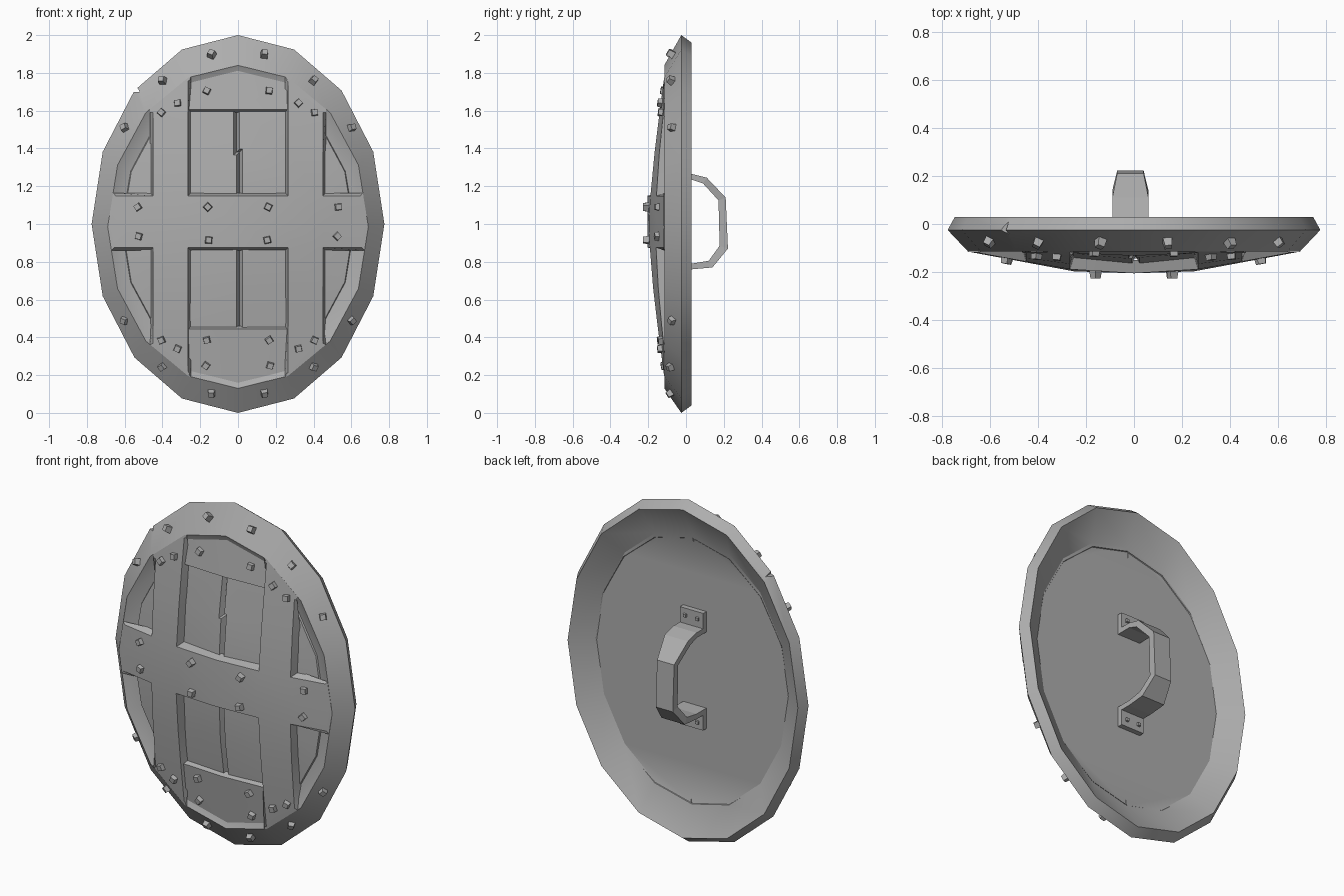
import bpy, bmesh, math
from mathutils import Vector, Matrix

old = bpy.data.objects.get("Cube")
if old:
    bpy.data.objects.remove(old)

grey = bpy.data.materials.new("plain_grey")
grey.use_nodes = True
colour = (0.42, 0.42, 0.42, 1)
grey.diffuse_color = colour
grey.node_tree.nodes["Principled BSDF"].inputs["Base Color"].default_value = colour

SIDES = 16
LIP_X, LIP_Z, LIP_MID, LIP_Y = 0.69, 0.855, 0.985, -0.115


def finish(bm, name, angle=30):
    bmesh.ops.recalc_face_normals(bm, faces=bm.faces)
    mesh = bpy.data.meshes.new(name)
    bm.to_mesh(mesh)
    bm.free()
    mesh.materials.append(grey)
    ob = bpy.data.objects.new(name, mesh)
    bpy.context.collection.objects.link(ob)
    bpy.ops.object.select_all(action="DESELECT")
    ob.select_set(True)
    bpy.context.view_layer.objects.active = ob
    if angle:
        bpy.ops.object.shade_smooth_by_angle(angle=math.radians(angle))
    return ob


def ring(bm, rx, rz, y, mid=1.0):
    turn = 2 * math.pi / SIDES
    return [bm.verts.new((rx * math.sin(i * turn), y, mid + rz * math.cos(i * turn)))
            for i in range(SIDES)]


def lip_radius(x, z):
    return math.hypot(x / LIP_X, (z - LIP_MID) / LIP_Z)


def dome(x, z):
    # front of the planks: flat middle, sloping down to the rim lip
    return LIP_Y - 0.09 * min(1, max(0, (1 - lip_radius(x, z)) / 0.7))


def front(x, z):
    outer = math.hypot(x / 0.775, z - 1)
    if lip_radius(x, z) > 1:
        return -0.025 - 0.09 * (1 - outer) / 0.14
    return dome(x, z)


# Shield body: hollow back, outer band, sloped rim, sunken front
bm = bmesh.new()
profile = [(0.62, 0.79, -0.06, 1), (0.745, 0.96, 0.03, 1), (0.775, 1, -0.025, 1),
           (LIP_X, LIP_Z, LIP_Y, LIP_MID), (0.615, 0.78, -0.08, LIP_MID)]
rings = [ring(bm, *p) for p in profile]
bm.faces.new(rings[0])
for a, b in zip(rings, rings[1:]):
    for i in range(SIDES):
        j = (i + 1) % SIDES
        bm.faces.new((a[i], a[j], b[j], b[i]))
bm.faces.new(rings[-1])
body = finish(bm, "shield_body", 0)

# Chipped notch in the rim
bm = bmesh.new()
bmesh.ops.create_cone(bm, segments=3, radius1=0.04, radius2=0.04, depth=0.4, cap_ends=True,
                      matrix=Matrix.Translation((-0.555, 0, 1.72)) @ Matrix.Rotation(math.pi / 2, 4, "X"))
cutter = finish(bm, "notch_cutter", 0)
cutter.hide_render = True
bpy.context.view_layer.objects.active = body
cut = body.modifiers.new("notch", "BOOLEAN")
cut.object = cutter
cut.solver = "EXACT"
bpy.ops.object.modifier_apply(modifier="notch")
bpy.data.objects.remove(cutter)
body.select_set(True)
bpy.ops.object.shade_smooth_by_angle(angle=math.radians(30))


def planks(name, keep, cuts_x, cuts_z, lift, drop, scale=1.0):
    """Cut the oval along lines, keep some cells, bevel the rims and bend to the dome."""
    bm = bmesh.new()
    bm.faces.new(ring(bm, LIP_X * scale, LIP_Z * scale, 0, LIP_MID))
    for axis, cuts in (((1, 0, 0), cuts_x), ((0, 0, 1), cuts_z)):
        for c in cuts:
            bmesh.ops.bisect_plane(bm, geom=bm.verts[:] + bm.edges[:] + bm.faces[:],
                                   plane_co=Vector(axis) * c, plane_no=axis)
    gone = []
    for f in bm.faces:
        p = f.calc_center_median()
        if not keep(p.x, p.z):
            gone.append(f)
    bmesh.ops.delete(bm, geom=gone, context="FACES")
    bmesh.ops.inset_region(bm, faces=bm.faces[:], thickness=0.016, use_boundary=True,
                           use_even_offset=True)
    for v in bm.verts:
        x, z = v.co.x, v.co.z
        v.co.y = dome(x, z) + lift
        if v.is_boundary and lip_radius(x, z) < 0.975:
            v.co.y += drop
    bmesh.ops.recalc_face_normals(bm, faces=bm.faces)
    if sum(f.normal.y * f.calc_area() for f in bm.faces) > 0:
        bmesh.ops.reverse_faces(bm, faces=bm.faces)
    return finish(bm, name)


INNER, OUTER, LOW, HIGH = 0.25, 0.465, 0.86, 1.165
LINES_X = [-OUTER, -INNER, 0, INNER, OUTER]
LINES_Z = [0.46, 0.66, LOW, 1.01, HIGH, 1.38, 1.59]


def on_frame(x, z):
    return INNER < abs(x) < OUTER or LOW < z < HIGH


# Raised cross planks, then the end boards and the sunken boards
planks("cross_planks", on_frame, LINES_X, LINES_Z, 0, 0.055)
planks("upper_end_board", lambda x, z: abs(x) < INNER + 0.03 and z > 1.59,
       [-0.28, 0, 0.28], [1.59], 0.018, 0.04)
planks("lower_end_board", lambda x, z: abs(x) < INNER + 0.03 and z < 0.46,
       [-0.28, 0, 0.28], [0.46], 0.018, 0.04)
for side, sign in (("left", 1), ("right", -1)):
    planks(side + "_sunken_boards", lambda x, z: x * sign > 0, [-0.36, -0.007, 0.007, 0.36],
           LINES_Z, 0.042, 0.03, 0.91)


def stud(bm, x, y, z, normal, size=0.021, spin=0.5):
    rot = Vector(normal).to_track_quat("Z", "Y").to_matrix().to_4x4()
    place = Matrix.Translation((x, y, z)) @ rot @ Matrix.Rotation(spin, 4, "Z")
    bmesh.ops.create_cone(bm, segments=4, radius1=size * 1.35, radius2=size, depth=0.044,
                          cap_ends=True, matrix=place)


# Studs on rim and planks, mirrored left to right
rim_studs = [(0.14, 1.9), (0.4, 1.76), (0.6, 1.51), (0.6, 0.49), (0.4, 0.245), (0.14, 0.105)]
plank_studs = [(0.405, 1.59), (0.32, 1.64), (0.53, 1.09), (0.525, 0.935), (0.16, 1.09),
               (0.155, 0.915), (0.405, 0.385), (0.32, 0.34)]
board_studs = [(0.165, 1.705), (0.165, 0.385), (0.17, 0.25)]
for name, spots, lift in (("rim_studs", rim_studs, 0), ("plank_studs", plank_studs, 0),
                          ("board_studs", board_studs, 0.018)):
    bm = bmesh.new()
    for n, (px, z) in enumerate(spots):
        for x in (px, -px):
            e = 0.01
            slope = ((front(x + e, z) - front(x - e, z)) / (2 * e), -1,
                     (front(x, z + e) - front(x, z - e)) / (2 * e))
            stud(bm, x, front(x, z) + lift, z, slope, spin=0.5 + n * 0.7 + x)
    finish(bm, name, 0)

# Handle strap: tapered band swept along an outer and an inner path of (y, z, half width)
outer = [(-0.06, 1.265, 0.075), (0.03, 1.265, 0.075), (0.11, 1.245, 0.075), (0.21, 1.14, 0.055),
         (0.222, 0.87, 0.055), (0.14, 0.77, 0.075), (0.03, 0.76, 0.075), (-0.06, 0.76, 0.075)]
inner = [(-0.06, 1.235), (0.03, 1.235), (0.09, 1.215), (0.172, 1.125),
         (0.178, 0.885), (0.12, 0.805), (0.03, 0.79), (-0.06, 0.79)]
MID_X = -0.015
bm = bmesh.new()
loops = []
for (oy, oz, w), (iy, iz) in zip(outer, inner):
    loops.append([bm.verts.new(p) for p in ((MID_X - w, oy, oz), (MID_X + w, oy, oz),
                                            (MID_X + w, iy, iz), (MID_X - w, iy, iz))])
for a, b in zip(loops, loops[1:]):
    for i in range(4):
        j = (i + 1) % 4
        bm.faces.new((a[i], a[j], b[j], b[i]))
bm.faces.new(loops[0])
bm.faces.new(loops[-1])
finish(bm, "handle_strap", 0)

# Handle foot plates with two studs each
for name, z in (("upper_handle_plate", 1.295), ("lower_handle_plate", 0.73)):
    bm = bmesh.new()
    bmesh.ops.create_cube(bm, size=1, matrix=Matrix.Translation((MID_X, -0.05, z))
                          @ Matrix.Diagonal((0.15, 0.04, 0.12, 1)))
    away = 0.02 if z > 1 else -0.02
    for dx in (-0.04, 0.04):
        stud(bm, MID_X + dx, -0.04, z + away, (0, 1, 0), 0.012, math.pi / 4)
    finish(bm, name, 0)
